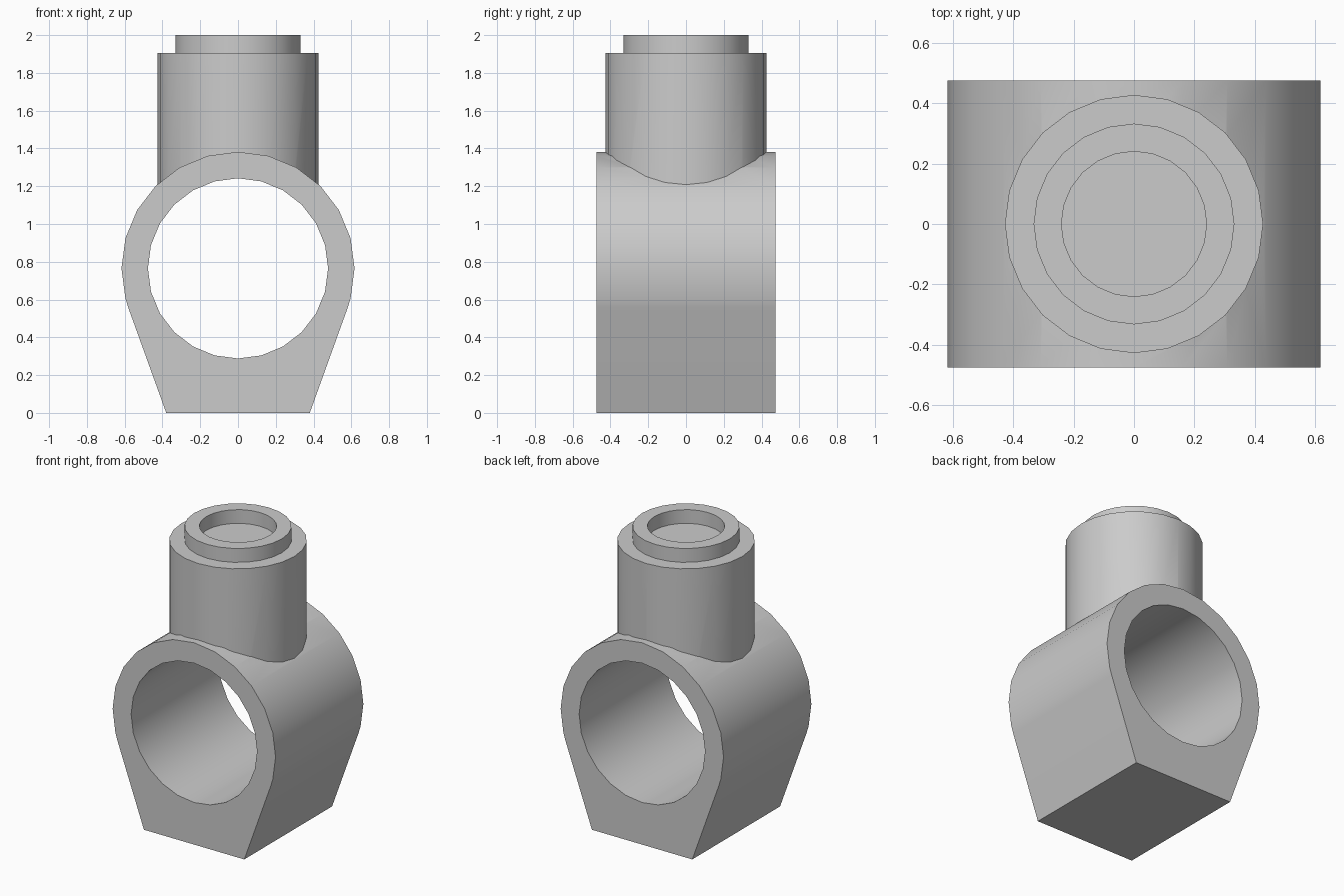
import bpy, bmesh
from math import sin, cos, radians

cube = bpy.data.objects.get("Cube")
if cube:
    bpy.data.objects.remove(cube, do_unlink=True)

grey = bpy.data.materials.new("light_grey")
grey.use_nodes = True
grey.diffuse_color = (0.6, 0.6, 0.6, 1)
grey.node_tree.nodes["Principled BSDF"].inputs["Base Color"].default_value = (0.6, 0.6, 0.6, 1)

CENTRE, OUTER, BORE, HALF = 0.765, 0.617, 0.477, 0.475


def arc(radius, angles):
    return [(radius * cos(radians(a)), radius * sin(radians(a))) for a in angles]


def prism(name, outline, place, direction):
    """Extrude a closed outline; place maps each 2D point to 3D."""
    bm = bmesh.new()
    face = bm.faces.new([bm.verts.new(place(u, v)) for u, v in outline])
    out = bmesh.ops.extrude_face_region(bm, geom=[face])
    verts = [g for g in out["geom"] if isinstance(g, bmesh.types.BMVert)]
    bmesh.ops.translate(bm, verts=verts, vec=direction)
    bmesh.ops.recalc_face_normals(bm, faces=bm.faces)
    mesh = bpy.data.meshes.new(name)
    bm.to_mesh(mesh)
    bm.free()
    mesh.materials.append(grey)
    obj = bpy.data.objects.new(name, mesh)
    bpy.context.collection.objects.link(obj)
    return obj


def along_y(half):
    return lambda u, v: (u, -half, v + CENTRE)


def combine(target, other, operation):
    mod = target.modifiers.new(operation.lower(), "BOOLEAN")
    mod.object, mod.operation, mod.solver = other, operation, "EXACT"
    bpy.context.view_layer.objects.active = target
    bpy.ops.object.modifier_apply(modifier=mod.name)
    bpy.data.objects.remove(other, do_unlink=True)


circle = range(0, 360, 15)

# Ring body: round top with tangent sides running down to a flat foot
outline = arc(OUTER, [-20, *range(-15, 200, 15), 200])
outline += [(-0.38, -CENTRE), (0.38, -CENTRE)]
body = prism("ring_body", outline, along_y(HALF), (0, 2 * HALF, 0))

# Round post rising out of the ring
post = prism("post", arc(0.427, circle), lambda u, v: (u, v, CENTRE), (0, 0, 1.905 - CENTRE))
combine(body, post, "UNION")

# Bore through the ring
bore = prism("bore_cutter", arc(BORE, circle), along_y(0.6), (0, 1.2, 0))
combine(body, bore, "DIFFERENCE")

# Hollow stud on top of the post
bm = bmesh.new()
rings = []
for radius, z in ((0.332, 1.905), (0.332, 2.0), (0.24, 2.0), (0.24, 1.906)):
    rings.append([bm.verts.new((x, y, z)) for x, y in arc(radius, circle)])
for low, high in zip(rings, rings[1:]):
    for i in range(len(low)):
        j = (i + 1) % len(low)
        bm.faces.new((low[i], low[j], high[j], high[i]))
bm.faces.new(rings[-1])
mesh = bpy.data.meshes.new("hollow_stud")
bm.to_mesh(mesh)
bm.free()
mesh.materials.append(grey)
stud = bpy.data.objects.new("hollow_stud", mesh)
bpy.context.collection.objects.link(stud)

# Smooth round walls, crisp rims
for obj in (body, stud):
    bpy.ops.object.select_all(action="DESELECT")
    obj.select_set(True)
    bpy.context.view_layer.objects.active = obj
    bpy.ops.object.shade_smooth_by_angle(angle=radians(30))
